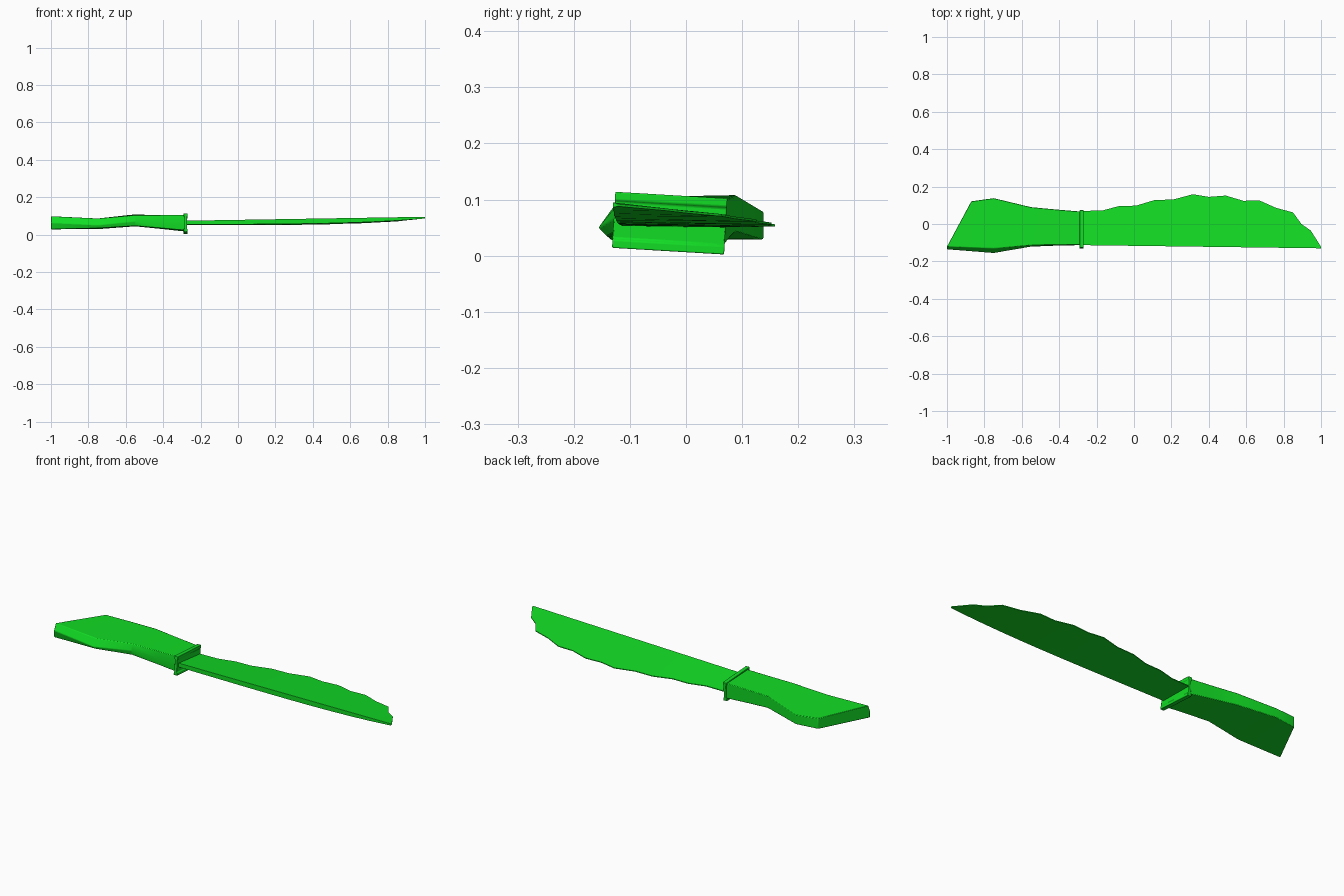
import bpy
import bmesh
import math

cube = bpy.data.objects.get("Cube")
if cube:
    bpy.data.objects.remove(cube, do_unlink=True)

green = bpy.data.materials.new("bright green")
green.use_nodes = True
colour = (0.006, 0.72, 0.018, 1)
green.diffuse_color = colour
green.node_tree.nodes["Principled BSDF"].inputs["Base Color"].default_value = colour


def loft(name, rings, bevel=0.0):
    """Skin a closed solid through matching rings of points."""
    bm = bmesh.new()
    loops = [[bm.verts.new(p) for p in ring] for ring in rings]
    n = len(loops[0])
    for a, b in zip(loops, loops[1:]):
        for i in range(n):
            j = (i + 1) % n
            bm.faces.new((a[i], a[j], b[j], b[i]))
    bm.faces.new(loops[0])
    bm.faces.new(loops[-1])
    bmesh.ops.recalc_face_normals(bm, faces=bm.faces)
    mesh = bpy.data.meshes.new(name)
    bm.to_mesh(mesh)
    bm.free()
    obj = bpy.data.objects.new(name, mesh)
    bpy.context.collection.objects.link(obj)
    mesh.materials.append(green)
    bpy.ops.object.select_all(action="DESELECT")
    obj.select_set(True)
    bpy.context.view_layer.objects.active = obj
    bpy.ops.object.shade_smooth_by_angle(angle=math.radians(30))
    if bevel:
        mod = obj.modifiers.new("soft edges", "BEVEL")
        mod.width = bevel
        mod.segments = 2
        mod.limit_method = "ANGLE"
        mod.angle_limit = math.radians(35)
    return obj


# Blade: straight thick spine, wavy thin cutting edge, slight twist
edge = [(-0.28, 0.07), (-0.17, 0.072), (-0.08, 0.096), (0.01, 0.098),
        (0.11, 0.128), (0.21, 0.131), (0.315, 0.159), (0.4, 0.145),
        (0.49, 0.152), (0.585, 0.124), (0.67, 0.126), (0.76, 0.086),
        (0.85, 0.062), (0.895, 0.0), (0.945, -0.035), (1.0, -0.122)]
blade_rings = []
for x, y_edge in edge:
    t = (x + 0.28) / 1.28
    y_spine = -0.113 - 0.017 * t
    top = 0.074 + 0.021 * t
    bottom = 0.053 + 0.007 * t + 0.026 * t ** 4
    drop = 0.06 * (y_edge - y_spine)
    z_edge = (top + bottom) / 2 - drop
    half = min(0.002, (top - bottom) / 2)
    blade_rings.append([(x, y_spine, top), (x, y_spine, bottom),
                        (x, y_edge, z_edge - half), (x, y_edge, z_edge + half)])
loft("blade", blade_rings)

# Guard: tilted plate with a raised lip along top and bottom
profile = [(-0.011, -0.05), (0.011, -0.05), (0.011, -0.036), (0.007, -0.032),
           (0.007, 0.032), (0.011, 0.036), (0.011, 0.05), (-0.011, 0.05),
           (-0.011, 0.036), (-0.007, 0.032), (-0.007, -0.032), (-0.011, -0.036)]
guard = loft("guard", [[(x, y, z) for x, z in profile] for y in (-0.1, 0.1)], 0.002)
guard.location = (-0.28, -0.029, 0.058)
guard.rotation_euler.x = math.radians(-3.4)

# Handle: ridged belly on one side, flaring to a slanted butt
# front x, back x, then (y, z) for front top, ridge, front bottom, back bottom, back top
sections = [
    (-0.28, -0.28, (-0.111, 0.106), (-0.113, 0.065), (-0.111, 0.022), (0.066, 0.016), (0.066, 0.098)),
    (-0.40, -0.40, (-0.111, 0.105), (-0.115, 0.068), (-0.112, 0.033), (0.076, 0.029), (0.076, 0.102)),
    (-0.55, -0.55, (-0.113, 0.104), (-0.121, 0.07), (-0.116, 0.046), (0.09, 0.044), (0.09, 0.108)),
    (-0.75, -0.75, (-0.13, 0.086), (-0.156, 0.05), (-0.14, 0.034), (0.138, 0.029), (0.138, 0.079)),
    (-1.0, -0.87, (-0.12, 0.098), (-0.135, 0.064), (-0.135, 0.028), (0.121, 0.029), (0.121, 0.086)),
]
handle_rings = [[(front if i < 3 else back, y, z) for i, (y, z) in enumerate(pts)]
                for front, back, *pts in sections]
loft("handle", handle_rings, 0.003)
